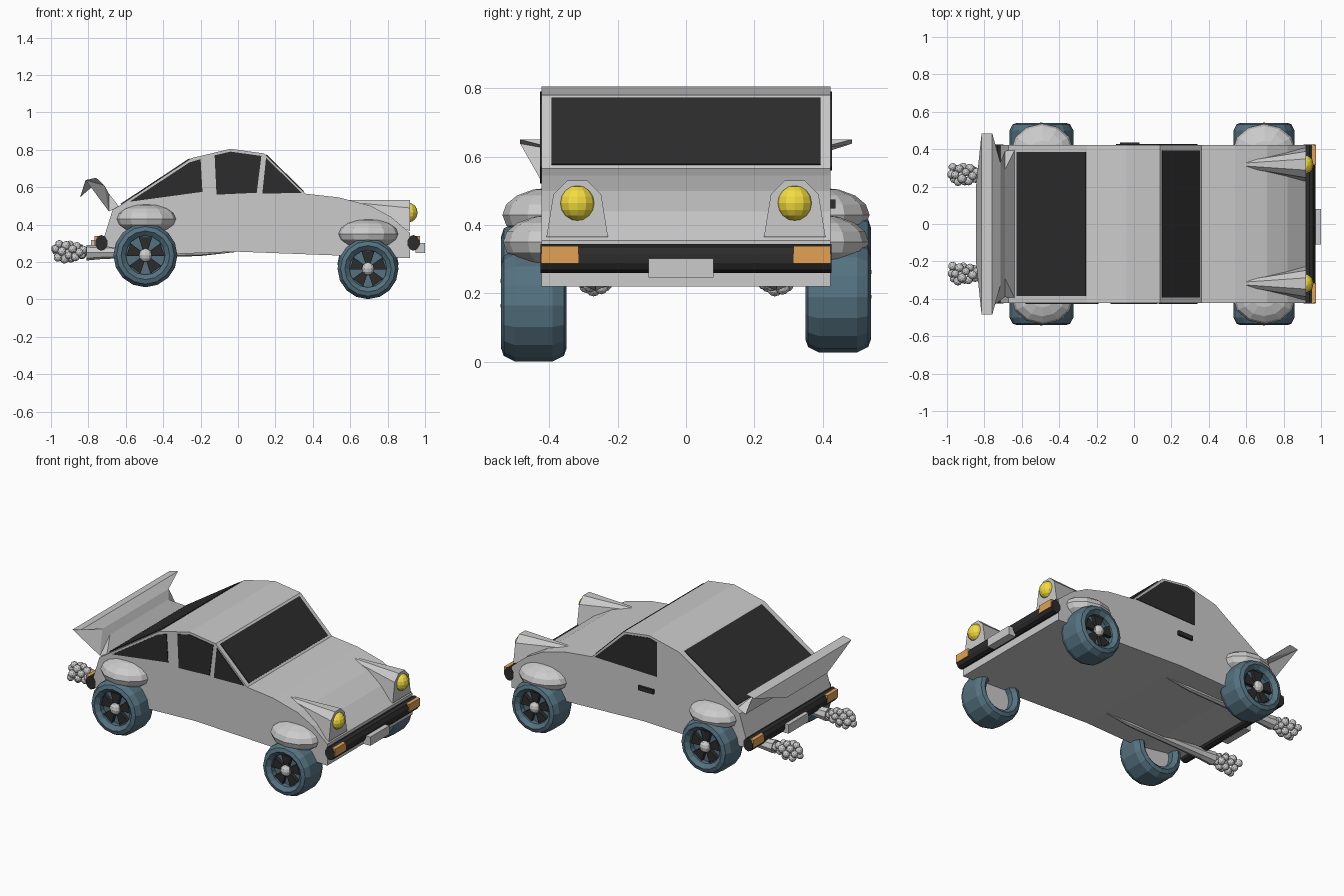
import bpy, bmesh, math, random
from mathutils import Matrix, Vector

if "Cube" in bpy.data.objects:
    bpy.data.objects.remove(bpy.data.objects["Cube"])

random.seed(4)


def material(name, rgb):
    m = bpy.data.materials.new(name)
    m.diffuse_color = (*rgb, 1)
    m.use_nodes = True
    m.node_tree.nodes["Principled BSDF"].inputs["Base Color"].default_value = m.diffuse_color
    return m


DARK = material("dark", (0.025, 0.025, 0.025))
TEAL = material("rubber", (0.09, 0.17, 0.22))
YELLOW = material("lamp", (0.9, 0.72, 0.05))
ORANGE = material("amber", (0.75, 0.36, 0.09))


def finish(name, bm, mat=None):
    bmesh.ops.recalc_face_normals(bm, faces=bm.faces)
    me = bpy.data.meshes.new(name)
    bm.to_mesh(me)
    bm.free()
    ob = bpy.data.objects.new(name, me)
    bpy.context.collection.objects.link(ob)
    if mat:
        me.materials.append(mat)
    return ob


def loft(name, sections, mat=None):
    """Bridge matching closed rings of points and cap both ends."""
    bm = bmesh.new()
    rings = [[bm.verts.new(p) for p in s] for s in sections]
    n = len(rings[0])
    for a, b in zip(rings, rings[1:]):
        for i in range(n):
            j = (i + 1) % n
            bm.faces.new((a[i], a[j], b[j], b[i]))
    bm.faces.new(rings[0])
    bm.faces.new(rings[-1])
    return finish(name, bm, mat)


def prism(name, pts, y0, y1, mat=None):
    """Side (x, z) outline extruded across y."""
    return loft(name, [[(x, y, z) for x, z in pts] for y in (y0, y1)], mat)


def box(name, x, y, z, mat=None):
    return prism(name, [(x[0], z[0]), (x[1], z[0]), (x[1], z[1]), (x[0], z[1])], *y, mat)


def ball(name, c, r, mat=None, u=12, v=8):
    bm = bmesh.new()
    bmesh.ops.create_uvsphere(bm, u_segments=u, v_segments=v, radius=1,
                              matrix=Matrix.Translation(c) @ Matrix.Diagonal((*r, 1)))
    return finish(name, bm, mat)


def lathe(name, profile, c, mat=None, steps=16, closed=True):
    """Revolve (radius, y) points round a y axis through c."""
    bm = bmesh.new()
    vs = [bm.verts.new((r, y, 0)) for r, y in profile]
    es = [bm.edges.new(p) for p in zip(vs, vs[1:])]
    if closed:
        es.append(bm.edges.new((vs[-1], vs[0])))
    bmesh.ops.spin(bm, geom=vs + es, cent=(0, 0, 0), axis=(0, 1, 0),
                   angle=math.tau, steps=steps)
    bmesh.ops.remove_doubles(bm, verts=bm.verts, dist=1e-4)
    bmesh.ops.translate(bm, verts=bm.verts, vec=c)
    return finish(name, bm, mat)


# Body shell
prism("body", [(0.92, 0.22), (0.92, 0.355), (0.82, 0.44), (0.71, 0.50), (0.54, 0.545),
               (0.36, 0.565), (0.14, 0.78), (-0.04, 0.805), (-0.25, 0.755), (-0.635, 0.50),
               (-0.67, 0.48), (-0.72, 0.32), (-0.70, 0.28), (-0.42, 0.24), (0.0, 0.255)],
      -0.423, 0.423)


def sloped_glass(name, a, b, half):
    a, b = Vector(a), Vector(b)
    d = b - a
    n = Vector((-d.y, d.x)).normalized() * 0.005
    prism(name, [a - n, b - n, b + n, a + n], -half, half, DARK)


# Glass
sloped_glass("windshield", (0.35, 0.575), (0.15, 0.77), 0.393)
sloped_glass("rear_window", (-0.625, 0.507), (-0.257, 0.75), 0.385)
for name, pts in {
    "rear_side_window": [(-0.58, 0.522), (-0.26, 0.732), (-0.2, 0.75), (-0.19, 0.575)],
    "door_window": [(-0.115, 0.56), (-0.125, 0.77), (-0.04, 0.79), (0.125, 0.767), (0.1, 0.57)],
    "vent_window": [(0.15, 0.757), (0.34, 0.57), (0.13, 0.565)],
}.items():
    prism(name, pts, -0.427, -0.41, DARK)
prism("left_door_window", [(-0.095, 0.56), (-0.095, 0.775), (-0.04, 0.79), (0.13, 0.768),
                           (0.34, 0.57)], 0.41, 0.427, DARK)
box("door_handle", (-0.075, 0.03), (0.415, 0.437), (0.448, 0.475), DARK)


# Bumpers, indicators and plates
def bumper(name, x, z, r, half, mat):
    ring = [(x + r * 0.8 * math.cos(t), z + r * math.sin(t))
            for t in (math.tau * (i + 0.5) / 10 for i in range(10))]
    return ring, prism(name, ring, -half, half, mat)


for end, x in (("front", 0.938), ("rear", -0.73)):
    bumper(end + "_bumper", x, 0.302, 0.042, 0.425, DARK)
    out = 1 if x > 0 else -1
    for s in (-1, 1):
        box(end + "_indicator", sorted((x, x + out * 0.036)), sorted((s * 0.315, s * 0.423)),
            (0.288, 0.338), ORANGE)
box("front_plate", (0.95, 1.0), (-0.11, 0.08), (0.247, 0.302))
box("rear_plate", (-0.785, -0.74), (-0.1, 0.1), (0.262, 0.318))

# Duck-tail spoiler: pinched neck flaring to wide wing tips
tail = [(-0.635, 0.495, 0.40), (-0.69, 0.565, 0.29), (-0.715, 0.61, 0.33), (-0.758, 0.65, 0.485),
        (-0.815, 0.638, 0.485), (-0.845, 0.545, 0.20), (-0.765, 0.615, 0.29),
        (-0.715, 0.55, 0.28), (-0.69, 0.47, 0.39)]
bm = bmesh.new()
sides = [[bm.verts.new((x, s * h, z)) for x, z, h in tail] for s in (-1, 1)]
for i in range(len(tail)):
    a, b = sides
    j = (i + 1) % len(tail)
    bm.faces.new((a[i], a[j], b[j], b[i]))
bmesh.ops.triangulate(bm, faces=[bm.faces.new(s) for s in sides])
finish("spoiler", bm)

for s in (-1, 1):
    # Headlight pods with lamps
    def pod(x, w, z0):
        shape = [(-0.09, 0), (0.09, 0), (0.07, 0.75), (0.03, 1), (-0.03, 1), (-0.07, 0.75)]
        return [(x, s * 0.318 + y * w, z0 + (0.53 - z0) * t) for y, t in shape]
    loft("headlight_pod", [pod(0.57, 0.2, 0.5), pod(0.92, 1, 0.365)])
    ball("headlight", (0.912, s * 0.318, 0.464), (0.048, 0.052, 0.052), YELLOW)

    # Fenders
    ball("rear_fender", (-0.49, s * 0.39, 0.43), (0.168, 0.147, 0.08))
    ball("front_fender", (0.697, s * 0.39, 0.35), (0.17, 0.145, 0.08))

    # Wheels
    lift = 0.026 if s > 0 else 0
    for end, x, z, r in (("rear", -0.495, 0.236, 0.171), ("front", 0.695, 0.164, 0.163)):
        c = Vector((x, s * 0.445, z + lift))
        tyre = [(0.61, -0.075), (0.76, -0.096), (0.9, -0.088), (1, -0.055),
                (1, 0.055), (0.9, 0.088), (0.76, 0.096), (0.61, 0.075)]
        lathe(end + "_tyre", [(k * r, y) for k, y in tyre], c, TEAL)
        q = [(0, -0.01), (0.63 * r, -0.01), (0.63 * r, 0.01), (0, 0.01)]
        lathe(end + "_wheel_disc", q, c + Vector((0, s * 0.035, 0)), TEAL, closed=False)
        lathe(end + "_inner_disc", q, c - Vector((0, s * 0.03, 0)), closed=False)
        # Five wide dark spokes
        bm = bmesh.new()
        for k in range(5):
            t = math.tau * k / 5 + math.pi / 2
            corners = [(0.1, -0.6), (0.6, -0.36), (0.6, 0.36), (0.1, 0.6)]
            layers = [[bm.verts.new(c + Vector((m * r * math.cos(t + a), s * y,
                                                m * r * math.sin(t + a)))) for m, a in corners]
                      for y in (0.04, 0.068)]
            lo, hi = layers
            bm.faces.new(lo)
            bm.faces.new(hi)
            for i in range(4):
                bm.faces.new((lo[i], lo[i - 1], hi[i - 1], hi[i]))
        finish(end + "_spokes", bm, DARK)
        ball(end + "_hub", c + Vector((0, s * 0.07, 0)), (0.036 * r / 0.171, 0.028, 0.036 * r / 0.171), None, 10, 6)

    # Tapered exhaust pipes
    def ring(x, z, r):
        return [(x, s * 0.265 + r * math.cos(a), z + r * math.sin(a))
                for a in (math.tau * i / 8 for i in range(8))]
    loft("exhaust_pipe", [ring(-0.02, 0.256, 0.004), ring(-0.2, 0.252, 0.02),
                          ring(-0.72, 0.25, 0.034), ring(-0.81, 0.25, 0.042),
                          ring(-0.81, 0.25, 0.03), ring(-0.74, 0.25, 0.028)])

    # Smoke puffs
    bm = bmesh.new()
    spots = [(-0.975, 0, 0.27)]
    for i in range(22):
        x = -0.82 - 0.15 * i / 21
        a, d = i * 2.4, 0.012 + 0.028 * min(1, i / 10)
        spots.append((x, d * math.cos(a), 0.255 + d * math.sin(a)))
    for x, y, z in spots:
        bmesh.ops.create_icosphere(bm, subdivisions=2, radius=random.uniform(0.02, 0.025),
                                   matrix=Matrix.Translation((x, s * 0.265 + y, z)))
    finish("exhaust_smoke", bm)
